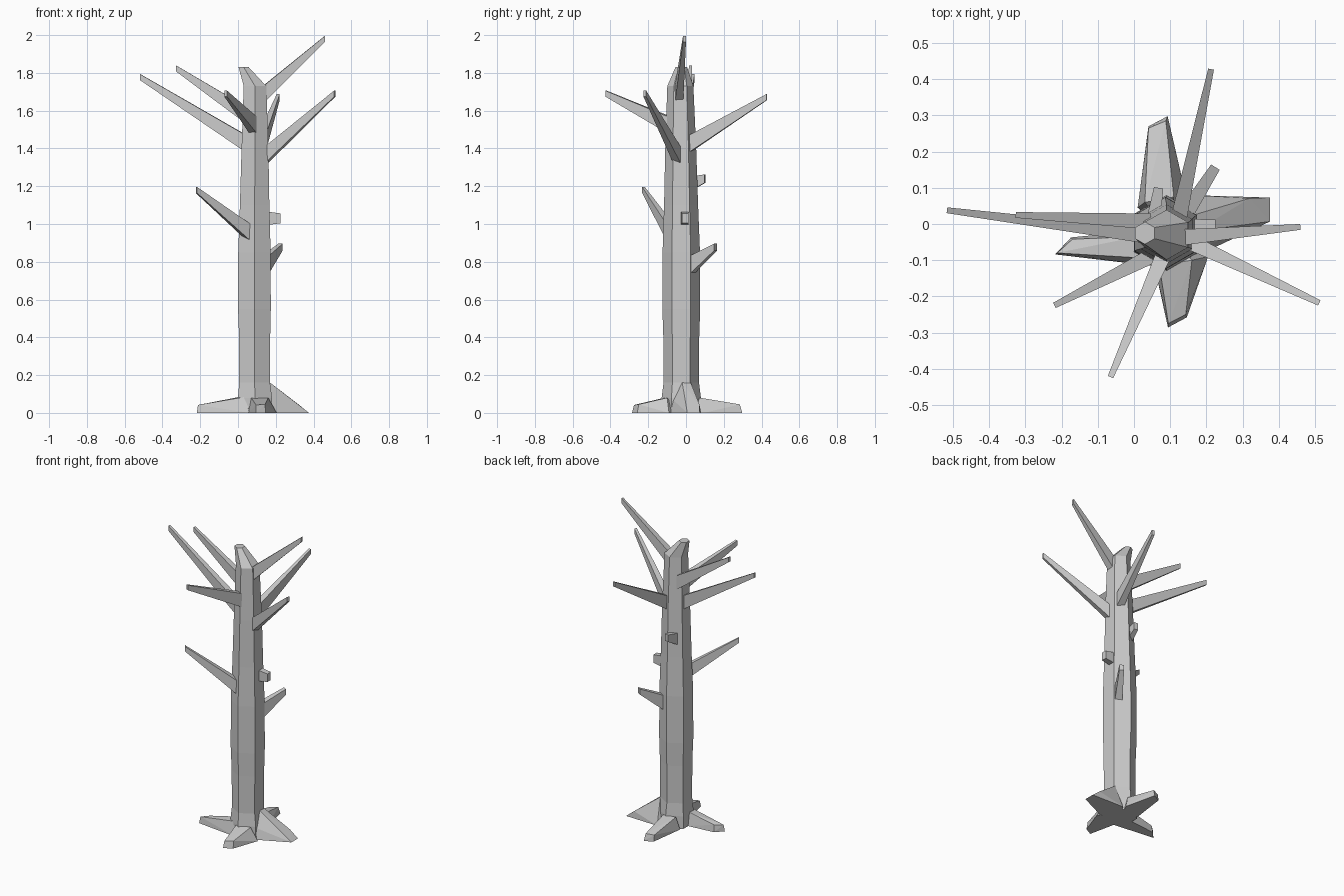
import bpy, bmesh, math
from mathutils import Vector


def finish(bm, name):
    bmesh.ops.recalc_face_normals(bm, faces=bm.faces[:])
    me = bpy.data.meshes.new(name)
    bm.to_mesh(me)
    bm.free()
    ob = bpy.data.objects.new(name, me)
    bpy.context.collection.objects.link(ob)
    return ob


def loft(name, rings):
    """Skin a list of equal-length point rings and cap both ends."""
    bm = bmesh.new()
    vs = [[bm.verts.new(p) for p in r] for r in rings]
    n = len(rings[0])
    for a, b in zip(vs, vs[1:]):
        for i in range(n):
            j = (i + 1) % n
            bm.faces.new((a[i], a[j], b[j], b[i]))
    bm.faces.new(vs[0])
    bm.faces.new(vs[-1])
    return finish(bm, name)


def hexagon(z, cx, cy, r):
    return [(cx + r * math.cos(math.radians(30 + 60 * i)),
             cy + r * math.sin(math.radians(30 + 60 * i)), z) for i in range(6)]


def branch(name, base, tip, base_wh, tip_wh):
    """Tapered four-sided branch with upright end faces."""
    a, b = Vector(base), Vector(tip)
    d = (b - a).normalized()
    side = Vector((-d.y, d.x, 0)).normalized()
    up = Vector((0, 0, 1))

    def rect(c, w, h):
        return [c + side * w / 2 * sx + up * h / 2 * sz
                for sx, sz in ((-1, -1), (1, -1), (1, 1), (-1, 1))]
    return loft(name, [rect(a - d * 0.025, *base_wh), rect(b, *tip_wh)])


def root(name, floor, top):
    """Flared root: convex wedge from its floor outline and its top points."""
    bm = bmesh.new()
    for x, y in floor:
        bm.verts.new((x, y, 0))
    for p in top:
        bm.verts.new(p)
    bmesh.ops.convex_hull(bm, input=bm.verts[:])
    bmesh.ops.dissolve_limit(bm, angle_limit=0.02, verts=bm.verts[:], edges=bm.edges[:])
    return finish(bm, name)


# Trunk: hexagonal, slightly swollen, with a bent pointed top
loft("trunk", [hexagon(*r) for r in (
    (0.0, 0.09, -0.025, 0.105), (0.08, 0.09, -0.025, 0.104), (0.16, 0.088, -0.025, 0.094),
    (0.4, 0.088, -0.025, 0.095), (0.55, 0.087, -0.025, 0.1), (0.85, 0.087, -0.025, 0.099),
    (1.1, 0.088, -0.026, 0.09), (1.4, 0.09, -0.028, 0.082), (1.73, 0.09, -0.03, 0.069),
    (1.83, 0.03, -0.025, 0.031))])

# Roots
root("root_back", [(0.01, 0.045), (0.04, 0.27), (0.093, 0.298), (0.14, 0.095), (0.09, -0.02)],
     [(0.04, 0.265, 0.04), (0.088, 0.285, 0.045), (0.03, 0.06, 0.08), (0.11, 0.075, 0.08)])
root("root_right", [(0.15, 0.08), (0.376, 0.073), (0.376, 0.007), (0.19, -0.08), (0.09, -0.02)],
     [(0.32, 0.071, 0.045), (0.3, 0.037, 0.055), (0.24, -0.012, 0.075), (0.23, 0.03, 0.08),
      (0.17, -0.02, 0.16), (0.165, 0.025, 0.16), (0.17, -0.07, 0.07)])
root("root_left", [(0.0, -0.02), (-0.174, -0.037), (-0.218, -0.084), (0.06, -0.117), (0.09, -0.02)],
     [(-0.17, -0.042, 0.045), (-0.212, -0.08, 0.042), (0.01, -0.035, 0.085), (0.04, -0.095, 0.085)])
root("root_front", [(0.055, -0.11), (0.094, -0.286), (0.146, -0.258), (0.205, -0.09), (0.09, -0.02)],
     [(0.095, -0.275, 0.042), (0.143, -0.25, 0.045), (0.07, -0.115, 0.08), (0.16, -0.1, 0.08)])

# Branches: base centre, tip centre
for name, base, tip in (
        ("branch_top_right", (0.155, -0.035, 1.705), (0.46, -0.008, 1.98)),
        ("branch_front_right", (0.155, -0.05, 1.37), (0.512, -0.218, 1.69)),
        ("branch_left_long", (0.02, -0.03, 1.44), (-0.517, 0.038, 1.777)),
        ("branch_left_upper", (0.025, 0.008, 1.588), (-0.327, 0.025, 1.823)),
        ("branch_front", (0.075, -0.1, 1.53), (-0.065, -0.423, 1.69)),
        ("branch_back", (0.13, 0.045, 1.44), (0.213, 0.428, 1.672)),
        ("branch_front_left", (0.045, -0.09, 0.965), (-0.22, -0.225, 1.18))):
    branch(name, base, tip, (0.044, 0.09), (0.016, 0.032))

# Broken stubs
branch("stub_back_right", (0.15, 0.04, 0.79), (0.225, 0.157, 0.878), (0.045, 0.1), (0.028, 0.036))
branch("stub_right", (0.155, -0.006, 1.03), (0.225, -0.005, 1.03), (0.042, 0.078), (0.034, 0.052))
branch("stub_back", (0.06, 0.05, 1.222), (0.068, 0.1, 1.24), (0.036, 0.075), (0.026, 0.045))
